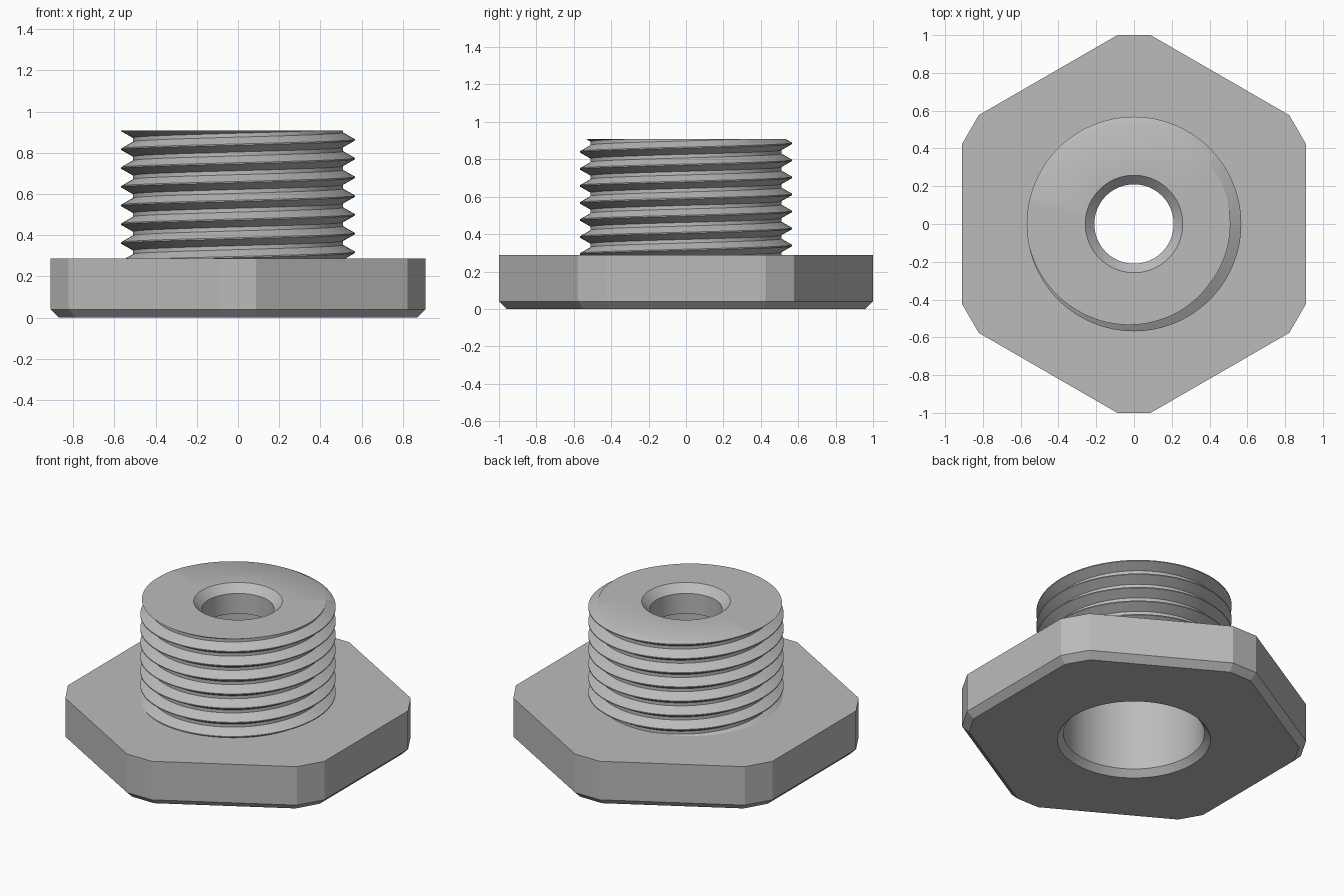
import bpy
import bmesh
from math import sin, cos, tan, pi, radians

cube = bpy.data.objects.get("Cube")
if cube:
    bpy.data.objects.remove(cube, do_unlink=True)

SEG = 96
FLANGE_TOP, TOP = 0.287, 0.908
PITCH, ROOT, CREST = 0.091, 0.51, 0.568

# One plain metal colour
metal = bpy.data.materials.new("grey_metal")
metal.use_nodes = True
colour = (0.5, 0.5, 0.5, 1)
metal.diffuse_color = colour
metal.node_tree.nodes["Principled BSDF"].inputs["Base Color"].default_value = colour


def finish(bm, name, angle):
    mesh = bpy.data.meshes.new(name)
    bm.to_mesh(mesh)
    bm.free()
    obj = bpy.data.objects.new(name, mesh)
    bpy.context.collection.objects.link(obj)
    mesh.materials.append(metal)
    bpy.ops.object.select_all(action="DESELECT")
    obj.select_set(True)
    bpy.context.view_layer.objects.active = obj
    bpy.ops.object.shade_smooth_by_angle(angle=radians(angle))
    return obj


def add_ring(bm, points, z):
    return [bm.verts.new((x, y, z)) for x, y in points]


def join_rings(bm, low, high):
    n = len(low)
    for i in range(n):
        k = (i + 1) % n
        bm.faces.new((low[i], low[k], high[k], high[i]))


def circle(r):
    return [(r * cos(2 * pi * i / SEG), r * sin(2 * pi * i / SEG)) for i in range(SEG)]


def cut_hexagon(flat, corner):
    """Hexagon with clipped corners, from its two inscribed distances."""
    half = (flat / cos(pi / 6) - corner) * tan(pi / 3)
    points = []
    for k in range(6):
        a = pi / 6 + k * pi / 3
        for side in (-half, half):
            points.append((corner * cos(a) - side * sin(a), corner * sin(a) + side * cos(a)))
    return points


def plate_with_hole(bm, outer, inner):
    edges = []
    for ring in (outer, inner):
        for i, v in enumerate(ring):
            w = ring[(i + 1) % len(ring)]
            edges.append(bm.edges.get((v, w)) or bm.edges.new((v, w)))
    bmesh.ops.triangle_fill(bm, edges=edges, use_beauty=True)


# Hexagonal flange with clipped corners and a chamfered lower edge
bm = bmesh.new()
bottom = add_ring(bm, cut_hexagon(0.87, 0.96), 0)
shoulder = add_ring(bm, cut_hexagon(0.91, 1.0), 0.04)
top = add_ring(bm, cut_hexagon(0.91, 1.0), FLANGE_TOP)
join_rings(bm, bottom, shoulder)
join_rings(bm, shoulder, top)
plate_with_hole(bm, bottom, add_ring(bm, circle(0.445), 0))
plate_with_hole(bm, top, add_ring(bm, circle(0.5), FLANGE_TOP))
bmesh.ops.recalc_face_normals(bm, faces=bm.faces[:])
finish(bm, "hex_flange", 20)

# Threaded shank: a helical profile, trimmed flat at both ends
bm = bmesh.new()
profile = [(CREST, -0.003), (CREST, 0.003), (ROOT, 0.036), (ROOT, PITCH - 0.036)]
rows = []
for turn in range(-9, 3):
    for r, dz in profile:
        z = TOP + turn * PITCH + dz
        row = []
        for i in range(SEG):
            a = 2 * pi * i / SEG
            row.append(bm.verts.new((r * cos(a), r * sin(a), z + PITCH * (a - pi) / (2 * pi))))
        rows.append(row)
step = len(profile)
for j in range(len(rows) - 1 - step):
    for i in range(SEG):
        # The last column meets the first one a full turn higher
        k, up = (i + 1, j) if i < SEG - 1 else (0, j + step)
        bm.faces.new((rows[j][i], rows[up][k], rows[up + 1][k], rows[j + 1][i]))
for z, direction in ((FLANGE_TOP, -1), (TOP, 1)):
    cut = bmesh.ops.bisect_plane(bm, geom=bm.verts[:] + bm.edges[:] + bm.faces[:], dist=1e-6,
                                 plane_co=(0, 0, z), plane_no=(0, 0, direction), clear_outer=True)
loose = [v for v in bm.verts if not v.link_faces]
bmesh.ops.delete(bm, geom=loose, context="VERTS")

# Flat end face, drawn in from the trimmed edge to the bore
rim = [e for e in bm.edges if e.is_boundary and all(abs(v.co.z - TOP) < 1e-4 for v in e.verts)]
inner = bmesh.ops.extrude_edge_only(bm, edges=rim)["geom"]
for v in inner:
    if isinstance(v, bmesh.types.BMVert):
        scale = 0.258 / v.co.xy.length
        v.co.x *= scale
        v.co.y *= scale
finish(bm, "threaded_shank", 30)

# Stepped bore: chamfered small hole above, wide hole below
bm = bmesh.new()
steps = [(0.258, TOP), (0.21, TOP - 0.048), (0.21, 0.73), (0.41, 0.73), (0.41, 0.04), (0.445, 0)]
rings = [add_ring(bm, circle(r), z) for r, z in steps]
for low, high in zip(rings, rings[1:]):
    join_rings(bm, low, high)
finish(bm, "stepped_bore", 30)
